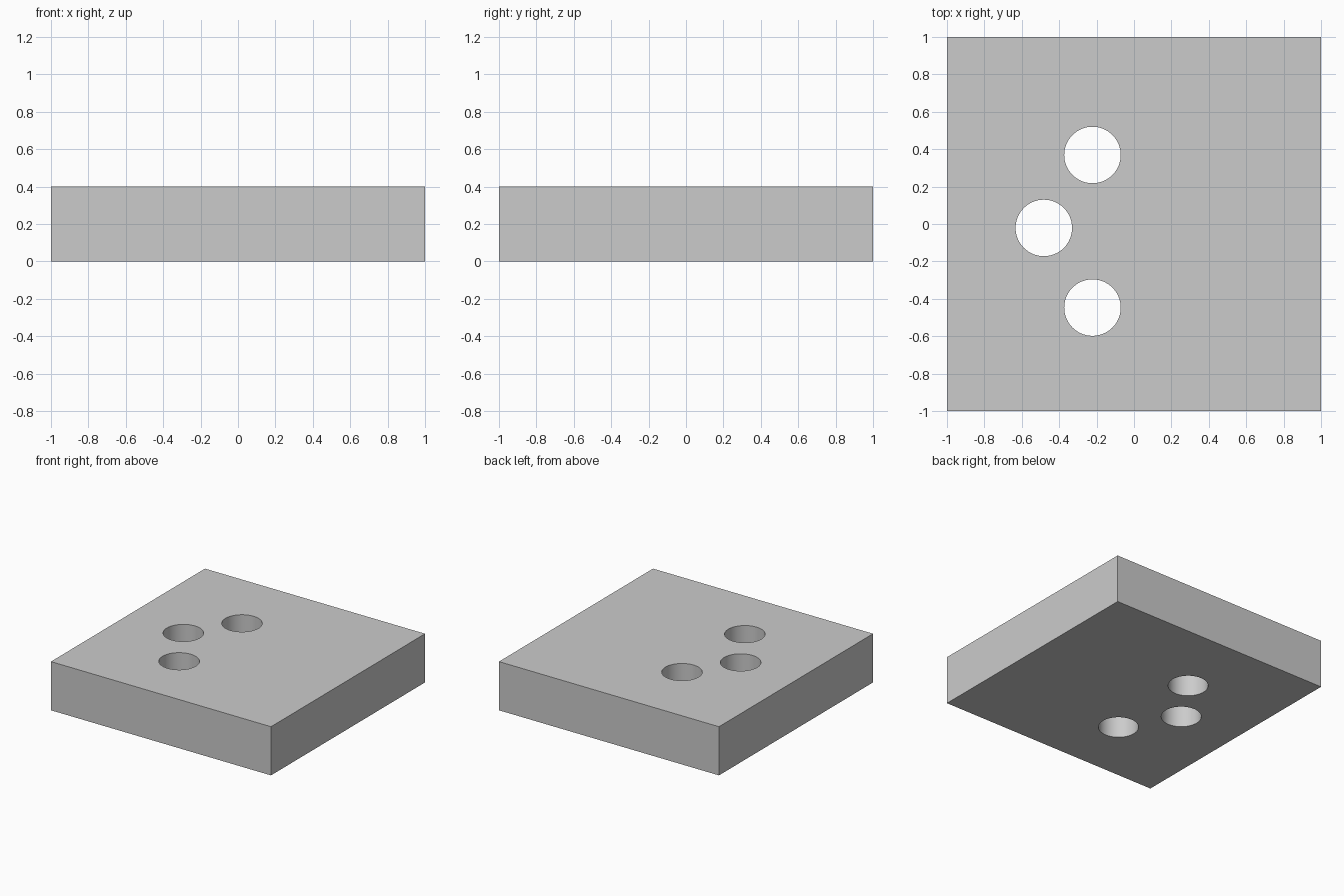
import bpy

if "Cube" in bpy.data.objects:
    bpy.data.objects.remove(bpy.data.objects["Cube"])

HEIGHT = 0.4
HOLE_RADIUS = 0.151
HOLES = [(-0.222, 0.369), (-0.482, -0.021), (-0.222, -0.447)]

# Square plate
bpy.ops.mesh.primitive_cube_add(size=1, location=(0, 0, HEIGHT / 2))
plate = bpy.context.object
plate.name = "plate"
plate.scale = (2, 2, HEIGHT)
bpy.ops.object.transform_apply(location=True, rotation=False, scale=True)


def drill(x, y):
    """Cut a round through hole in the plate."""
    bpy.ops.mesh.primitive_cylinder_add(
        vertices=64, radius=HOLE_RADIUS, depth=HEIGHT * 2,
        location=(x, y, HEIGHT / 2))
    cutter = bpy.context.object
    cutter.name = "hole_cutter"
    cutter.hide_render = True
    mod = plate.modifiers.new("hole", 'BOOLEAN')
    mod.operation = 'DIFFERENCE'
    mod.solver = 'EXACT'
    mod.object = cutter
    bpy.context.view_layer.objects.active = plate
    bpy.ops.object.modifier_apply(modifier=mod.name)
    bpy.data.objects.remove(cutter, do_unlink=True)


# Three through holes
for x, y in HOLES:
    drill(x, y)

# Smooth hole walls, sharp rims
plate.select_set(True)
bpy.context.view_layer.objects.active = plate
bpy.ops.object.shade_smooth_by_angle()
